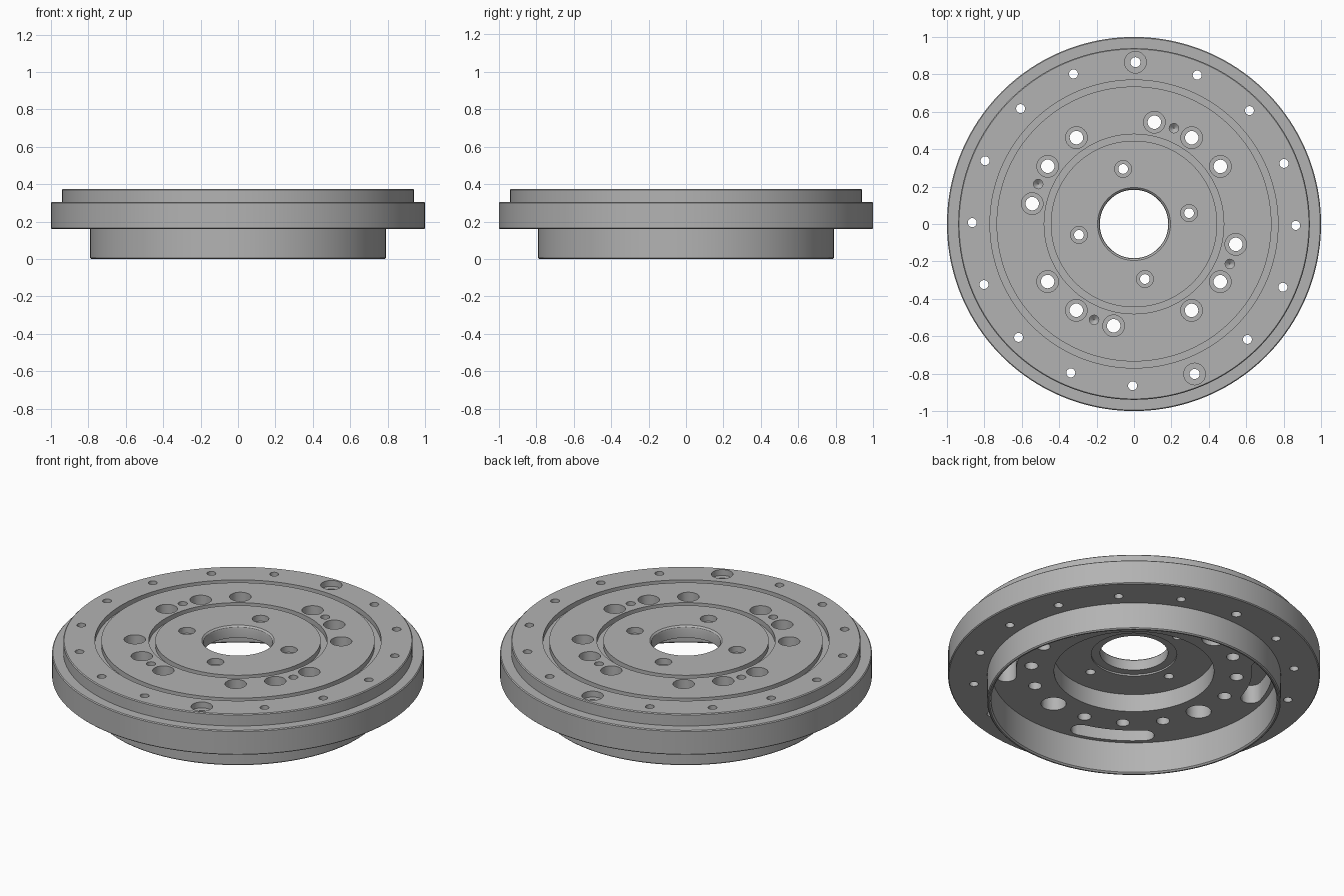
import bpy, bmesh
from math import cos, sin, pi, radians

if "Cube" in bpy.data.objects:
    bpy.data.objects.remove(bpy.data.objects["Cube"], do_unlink=True)

TOP, FLOOR = 0.375, 0.19   # upper face and underside cavity ceiling

steel = bpy.data.materials.new("machined_grey")
steel.use_nodes = True
steel.diffuse_color = (0.45, 0.45, 0.45, 1)
steel.node_tree.nodes["Principled BSDF"].inputs["Base Color"].default_value = (0.45, 0.45, 0.45, 1)


def finish(bm, name):
    bmesh.ops.recalc_face_normals(bm, faces=bm.faces)
    mesh = bpy.data.meshes.new(name)
    bm.to_mesh(mesh)
    bm.free()
    mesh.materials.append(steel)
    obj = bpy.data.objects.new(name, mesh)
    bpy.context.collection.objects.link(obj)
    return obj


def lathe(profile, segs):
    """Spin a closed (radius, z) profile into a ring."""
    bm = bmesh.new()
    rings = [[bm.verts.new((r * cos(2 * pi * i / segs), r * sin(2 * pi * i / segs), z))
              for i in range(segs)] for r, z in profile]
    for a, b in zip(rings, rings[1:] + rings[:1]):
        for i in range(segs):
            j = (i + 1) % segs
            bm.faces.new((a[i], a[j], b[j], b[i]))
    return bm


def add_plug(bm, radius, angle, steps, segs=24):
    """Stepped round cutter at a polar position; steps are (radius, z)."""
    cx, cy = radius * cos(radians(angle)), radius * sin(radians(angle))
    rings = [[bm.verts.new((cx + r * cos(2 * pi * i / segs), cy + r * sin(2 * pi * i / segs), z))
              for i in range(segs)] for r, z in steps]
    for a, b in zip(rings, rings[1:]):
        for i in range(segs):
            j = (i + 1) % segs
            bm.faces.new((a[i], a[j], b[j], b[i]))
    bm.faces.new(rings[0][::-1])
    bm.faces.new(rings[-1])


def add_slot(bm, angle, half, r_mid, r_half, z0, z1):
    """Curved slot cutter with round ends."""
    a0, a1 = radians(angle - half), radians(angle + half)
    n = 10
    pts = []
    for i in range(n + 1):
        a = a0 + (a1 - a0) * i / n
        pts.append(((r_mid + r_half) * cos(a), (r_mid + r_half) * sin(a)))
    for end, start in ((a1, a1), (a0, a0 + pi)):
        cx, cy = r_mid * cos(end), r_mid * sin(end)
        for k in range(1, 8):
            t = start + pi * k / 8
            pts.append((cx + r_half * cos(t), cy + r_half * sin(t)))
        if end == a1:
            for i in range(n + 1):
                a = a1 + (a0 - a1) * i / n
                pts.append(((r_mid - r_half) * cos(a), (r_mid - r_half) * sin(a)))
    low = [bm.verts.new((x, y, z0)) for x, y in pts]
    high = [bm.verts.new((x, y, z1)) for x, y in pts]
    bm.faces.new(low[::-1])
    bm.faces.new(high)
    for i in range(len(pts)):
        j = (i + 1) % len(pts)
        bm.faces.new((low[i], low[j], high[j], high[i]))


# Turned body: top face with two grooves, stepped flange, hollow lower skirt
groove = TOP - 0.03
body = finish(lathe([
    (0.183, 0.305), (0.183, 0.355), (0.186, 0.367), (0.195, TOP),
    (0.445, TOP), (0.445, groove), (0.48, groove), (0.48, TOP),
    (0.735, TOP), (0.735, groove), (0.77, groove), (0.77, TOP),
    (0.935, TOP), (0.94, 0.37), (0.94, 0.305),
    (0.995, 0.305), (1.0, 0.3), (1.0, 0.165), (0.995, 0.16),
    (0.79, 0.16), (0.79, 0.006), (0.784, 0.0),
    (0.776, 0.0), (0.768, 0.008), (0.768, FLOOR),
    (0.43, FLOOR), (0.43, 0.295), (0.23, 0.295), (0.23, 0.305),
], 160), "turntable_body")

# Hole and slot cutters
bm = bmesh.new()
LOW, HIGH = 0.1, TOP + 0.05


def counterbore(hole, bore, depth):
    return [(hole, LOW), (hole, TOP - depth), (bore, TOP - depth), (bore, HIGH)]


# Rim bolt circle, two of them counterbored
for k in range(16):
    wide = k in (4, 13)
    steps = counterbore(0.027, 0.058, 0.035) if wide else [(0.024, LOW), (0.024, HIGH)]
    add_plug(bm, 0.865, k * 22.5 - 0.5, steps)

for q in range(4):
    turn = q * 90
    # Main counterbored bolts
    for a in (33.7, 56.2, 78.7):
        add_plug(bm, 0.555, turn + a, counterbore(0.036, 0.058, 0.09))
    # Blind dowel holes with pointed ends; one quadrant of each pair
    add_plug(bm, 0.555, turn + 67.4, [(0.002, TOP - 0.08), (0.025, TOP - 0.06), (0.025, HIGH)])
    # Large blind pockets underneath
    add_plug(bm, 0.555, turn + 11.2, [(0.068, LOW), (0.068, 0.31)])
    # Hub bolts
    add_plug(bm, 0.3, turn + 11.2, counterbore(0.026, 0.045, 0.035))
    # Curved relief slots underneath
    add_slot(bm, turn + 60, 14.5, 0.69, 0.055, LOW, 0.3)

cutter = finish(bm, "hole_cutters")
cutter.hide_render = True

# Drill the body, then drop the cutters
mod = body.modifiers.new("drilling", "BOOLEAN")
mod.operation = "DIFFERENCE"
mod.solver = "EXACT"
mod.object = cutter
bpy.ops.object.select_all(action="DESELECT")
body.select_set(True)
bpy.context.view_layer.objects.active = body
bpy.ops.object.modifier_apply(modifier=mod.name)
bpy.data.objects.remove(cutter, do_unlink=True)
bpy.ops.object.shade_smooth_by_angle(angle=radians(30))
